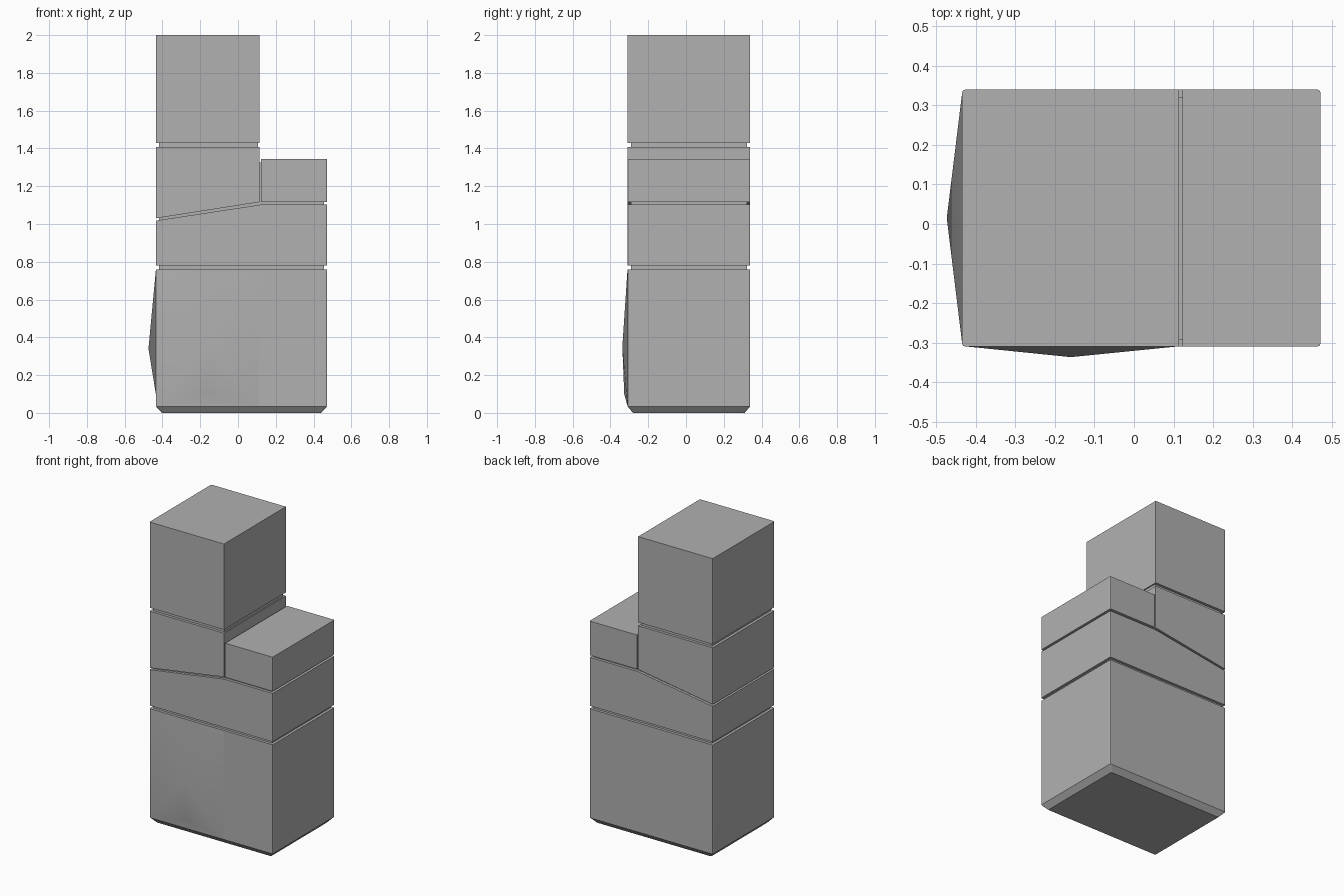
import bpy, bmesh, math

if "Cube" in bpy.data.objects:
    bpy.data.objects.remove(bpy.data.objects["Cube"])

X0, X1, STEP = -0.435, 0.472, 0.114     # left, right, tower's right side
Y0, Y1 = -0.31, 0.34
BEV = 0.007

# Mid grey for every block
grey = bpy.data.materials.new("mid_grey")
grey.diffuse_color = (0.44, 0.44, 0.44, 1)
grey.use_nodes = True
grey.node_tree.nodes["Principled BSDF"].inputs["Base Color"].default_value = grey.diffuse_color


def finish(name, bm):
    bmesh.ops.recalc_face_normals(bm, faces=bm.faces[:])
    me = bpy.data.meshes.new(name)
    bm.to_mesh(me)
    bm.free()
    me.materials.append(grey)
    ob = bpy.data.objects.new(name, me)
    bpy.context.collection.objects.link(ob)
    return ob


def is_outer_corner(e):
    a, b = (v.co for v in e.verts)
    return abs((a - b).normalized().z) > 0.99 and (abs(a.x - X0) < 1e-4 or abs(a.x - X1) < 1e-4)


def prism(profile, inset=0.0, bevel=BEV):
    """Extrude an (x, z) profile through the depth, softening the outer corners."""
    bm = bmesh.new()
    face = bm.faces.new([bm.verts.new((x, Y0 + inset, z)) for x, z in profile])
    ext = bmesh.ops.extrude_face_region(bm, geom=[face], use_keep_orig=True)
    for v in ext["geom"]:
        if isinstance(v, bmesh.types.BMVert):
            v.co.y = Y1 - inset
    bmesh.ops.recalc_face_normals(bm, faces=bm.faces[:])
    if bevel:
        bmesh.ops.bevel(bm, geom=[e for e in bm.edges if is_outer_corner(e)],
                        offset=bevel, segments=2, profile=0.5, affect="EDGES")
    return bm


def rect(x0, x1, z0, z1):
    return [(x0, z0), (x1, z0), (x1, z1), (x0, z1)]


def bulge(name, points):
    """Shallow swelling, smooth across its facets."""
    bm = bmesh.new()
    for p in points:
        bm.verts.new(p)
    bmesh.ops.convex_hull(bm, input=bm.verts[:])
    ob = finish(name, bm)
    bpy.ops.object.select_all(action="DESELECT")
    ob.select_set(True)
    bpy.context.view_layer.objects.active = ob
    bpy.ops.object.shade_smooth_by_angle(angle=math.radians(30))


# Base block with a chamfered foot
bm = prism(rect(X0, X1, 0.035, 0.76))
bottom = min(bm.faces, key=lambda f: f.calc_center_median().z)
res = bmesh.ops.extrude_face_region(bm, geom=[bottom])
cx, cy = (X0 + X1) / 2, (Y0 + Y1) / 2
for v in [g for g in res["geom"] if isinstance(g, bmesh.types.BMVert)]:
    v.co.x = cx + (v.co.x - cx) * 0.93
    v.co.y = cy + (v.co.y - cy) * 0.91
    v.co.z = 0
if bottom.is_valid:
    bmesh.ops.delete(bm, geom=[bottom], context="FACES_ONLY")
finish("base_block", bm)

# Swellings on the left and front of the base
bulge("left_bulge", [(X0, y, z) for y in (Y0 + BEV, Y1 - BEV) for z in (0.1, 0.755)]
      + [(-0.474, 0.015, 0.34)])
bulge("front_bulge", [(x, Y0, z) for x in (-0.425, 0.11) for z in (0.037, 0.755)]
      + [(-0.16, -0.337, 0.35), (-0.16, -0.327, 0.1)])

# Recessed core seen in the grooves between blocks
finish("groove_core", prism([(X0 + .018, 0.6), (X1 - .018, 0.6), (X1 - .018, 1.2),
                             (0.135, 1.2), (0.135, 1.325), (STEP - .008, 1.325),
                             (STEP - .008, 1.5), (X0 + .018, 1.5)], inset=0.018, bevel=0))

# Stacked blocks
finish("middle_block", prism([(X0, 0.78), (X1, 0.78), (X1, 1.102), (0.117, 1.102), (X0, 1.018)]))
finish("shoulder_block", prism(rect(0.123, X1, 1.116, 1.343)))
finish("tower_lower_block", prism([(X0, 1.03), (STEP, 1.116), (STEP, 1.407), (X0, 1.407)]))
finish("tower_top_block", prism(rect(X0, STEP, 1.43, 2.0)))
